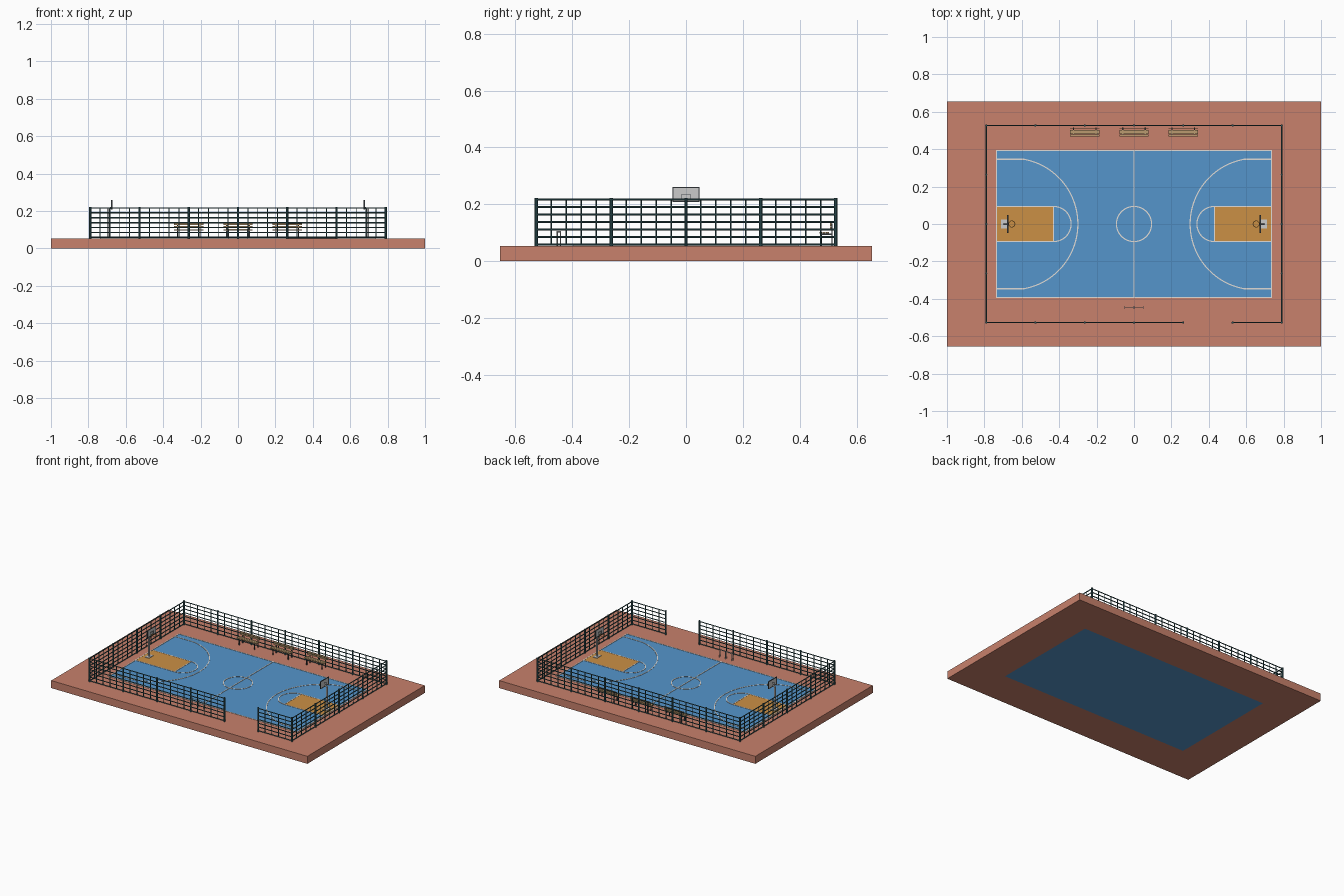
import bpy, bmesh
from math import sin, cos, pi, acos
from mathutils import Vector, Matrix

if "Cube" in bpy.data.objects:
    bpy.data.objects.remove(bpy.data.objects["Cube"])

def mat(name, r, g, b):
    m = bpy.data.materials.new(name)
    m.diffuse_color = (r, g, b, 1)
    m.use_nodes = True
    m.node_tree.nodes["Principled BSDF"].inputs["Base Color"].default_value = m.diffuse_color
    return m

CLAY = mat("clay", .58, .22, .15)
BLUE = mat("blue", .09, .30, .60)
ORANGE = mat("orange", .60, .28, .06)
WHITE = mat("line_paint", .75, .72, .68)
TEAL = mat("fence_paint", .03, .09, .10)
WOOD = mat("wood", .50, .33, .16)
DARK = mat("dark_metal", .06, .07, .08)
G = .053  # ground level

def finish(bm, name, material=None, smooth=False):
    bmesh.ops.recalc_face_normals(bm, faces=bm.faces)
    me = bpy.data.meshes.new(name)
    bm.to_mesh(me)
    bm.free()
    ob = bpy.data.objects.new(name, me)
    bpy.context.collection.objects.link(ob)
    if material:
        me.materials.append(material)
    if smooth:
        bpy.context.view_layer.objects.active = ob
        ob.select_set(True)
        bpy.ops.object.shade_smooth_by_angle()
        ob.select_set(False)
    return ob

def box(bm, x0, x1, y0, y1, z0, z1):
    m = Matrix.Translation(((x0+x1)/2, (y0+y1)/2, (z0+z1)/2)) @ Matrix.Diagonal((x1-x0, y1-y0, z1-z0, 1))
    bmesh.ops.create_cube(bm, size=1, matrix=m)

def rod(bm, a, b, r, n=8):
    a, b = Vector(a), Vector(b)
    d = b - a
    m = Matrix.Translation((a+b)/2) @ d.to_track_quat('Z', 'Y').to_matrix().to_4x4()
    bmesh.ops.create_cone(bm, cap_ends=True, segments=n, radius1=r, radius2=r, depth=d.length, matrix=m)

def strip(bm, pts, closed=False, w=.006, z0=G, z1=G+.002):
    """Painted line of even width along a flat path."""
    pts = [Vector(p) for p in pts]
    n, rings = len(pts), []
    for i, p in enumerate(pts):
        a = pts[i-1] if (closed or i) else p
        b = pts[(i+1) % n] if (closed or i < n-1) else p
        d0, d1 = (p-a), (b-p)
        d0 = d0.normalized() if d0.length else d1.normalized()
        d1 = d1.normalized() if d1.length else d0
        t = (d0+d1).normalized()
        s = Vector((-t.y, t.x)) * (w/2 / max(t.dot(d0), .3))
        rings.append([bm.verts.new((q.x, q.y, z)) for q, z in
                      ((p-s, z0), (p+s, z0), (p+s, z1), (p-s, z1))])
    for i in range(n if closed else n-1):
        A, B = rings[i], rings[(i+1) % n]
        for k in range(4):
            bm.faces.new((A[k], A[(k+1) % 4], B[(k+1) % 4], B[k]))
    if not closed:
        bm.faces.new(rings[0])
        bm.faces.new(rings[-1])

def arc(cx, cy, r, a0, a1, n):
    return [(cx + r*cos(a0+(a1-a0)*i/n), cy + r*sin(a0+(a1-a0)*i/n)) for i in range(n+1)]

def rect(x0, x1, y0, y1):
    return [(x0, y0), (x1, y0), (x1, y1), (x0, y1)]

# Ground frame around the blue court slab
CX, CY = .738, .395
bm = bmesh.new()
loops = [[bm.verts.new((x, y, z)) for x, y in rect(-a, a, -b, b)]
         for a, b, z in ((1, .655, 0), (1, .655, G), (CX, CY, G), (CX, CY, 0))]
for i in range(4):
    A, B = loops[i], loops[(i+1) % 4]
    for k in range(4):
        bm.faces.new((A[k], A[(k+1) % 4], B[(k+1) % 4], B[k]))
finish(bm, "ground_frame", CLAY)
bm = bmesh.new()
box(bm, -CX, CX, -CY, CY, 0, G)
finish(bm, "court_floor", BLUE)

# Painted keys and lines
bm = bmesh.new()
for s in (-1, 1):
    x0, x1 = sorted((s*.43, s*CX))
    box(bm, x0, x1, -.094, .094, G-.001, G+.001)
finish(bm, "key_areas", ORANGE)
bm = bmesh.new()
strip(bm, rect(-CX+.003, CX-.003, -CY+.003, CY-.003), True)
strip(bm, [(0, -CY), (0, CY)])
strip(bm, arc(0, 0, .094, 0, 2*pi, 48)[:-1], True)
R, cx = .352, -.652
a = acos((-.59-cx)/R)
three = arc(cx, 0, R, -a, a, 48)
three = [(-CX, three[0][1])] + three + [(-CX, three[-1][1])]
for s in (-1, 1):
    strip(bm, [(-s*x, y) for x, y in three])
    strip(bm, [(-s*x, y) for x, y in arc(-.43, 0, .094, -pi/2, pi/2, 24)])
    strip(bm, rect(*sorted((s*.43, s*(CX-.003))), -.094, .094), True)
finish(bm, "court_lines", WHITE)

# Fence: posts, rails and bars, with one front panel left open
P, FX, FY, TOP = .2633, .79, .5266, .219
panels = []
for i in range(-3, 3):
    panels.append(((i*P, FY), ((i+1)*P, FY)))
    if i != 1:
        panels.append(((i*P, -FY), ((i+1)*P, -FY)))
for i in range(-2, 2):
    for s in (-1, 1):
        panels.append(((s*FX, i*P), (s*FX, (i+1)*P)))
posts, mesh = bmesh.new(), bmesh.new()
for x, y in {(round(p[0], 3), round(p[1], 3)) for q in panels for p in q}:
    rod(posts, (x, y, G), (x, y, TOP+.003), .006)
for p, q in panels:
    p, q = Vector(p), Vector(q)
    for k in range(7):
        z = G+.006 + (TOP-.003-G-.006)*k/6
        rod(mesh, (*p, z), (*q, z), .0035, 6)
    for k in range(1, 5):
        c = p.lerp(q, k/5)
        rod(mesh, (*c, G+.006), (*c, TOP-.003), .0027, 6)
finish(posts, "fence_posts", TEAL, True)
finish(mesh, "fence_mesh", TEAL, True)

# Basketball hoops
for s, side in ((-1, "left"), (1, "right")):
    def sbox(b, x0, x1, *r):
        box(b, *sorted((s*x0, s*x1)), *r)
    bm = bmesh.new()
    sbox(bm, .678, .71, -.024, .024, G, G+.005)
    rod(bm, (s*.694, 0, G), (s*.694, 0, .212), .006, 12)
    rod(bm, (s*.698, 0, .21), (s*.677, 0, .218), .005, 12)
    finish(bm, side + "_hoop_pole", None, True)
    bm = bmesh.new()
    sbox(bm, .673, .677, -.046, .046, .209, .259)
    finish(bm, side + "_backboard")
    bm = bmesh.new()
    for hy, z0, z1, t in ((.047, .208, .260, .003), (.016, .216, .236, .002)):
        for e in (-1, 1):
            y0, y1 = sorted((e*hy, e*(hy-t)))
            sbox(bm, .6715, .6785, y0, y1, z0, z1)
        sbox(bm, .6715, .6785, -hy, hy, z0, z0+t)
        sbox(bm, .6715, .6785, -hy, hy, z1-t, z1)
    finish(bm, side + "_backboard_frame", DARK)
    bm = bmesh.new()
    strip(bm, arc(s*.653, 0, .017, 0, 2*pi, 24)[:-1], True, .003, .214, .217)
    finish(bm, side + "_rim", ORANGE)

# Benches along the back fence
for i, x in enumerate((-P, 0, P)):
    bm = bmesh.new()
    for k in range(3):
        y = .469 + k*.012
        box(bm, x-.078, x+.078, y, y+.01, .097, .102)
    for z in (.111, .124):
        box(bm, x-.078, x+.078, .507, .511, z, z+.01)
    finish(bm, "bench_slats_%d" % i, WOOD)
    bm = bmesh.new()
    for e in (-.06, .06):
        x0, x1 = x+e-.003, x+e+.003
        box(bm, x0, x1, .472, .478, G, .097)
        box(bm, x0, x1, .511, .516, G, .133)
        box(bm, x0, x1, .472, .511, .091, .097)
    finish(bm, "bench_frame_%d" % i, DARK)

# Bike rack of upright loops just inside the front fence
bm = bmesh.new()
for x in (-.05, 0, .05):
    for y in (-.453, -.441):
        rod(bm, (x, y, G), (x, y, .103), .002)
    rod(bm, (x, -.455, .103), (x, -.439, .103), .002)
rod(bm, (-.05, -.447, .103), (.05, -.447, .103), .0015)
finish(bm, "bike_rack", None, True)
